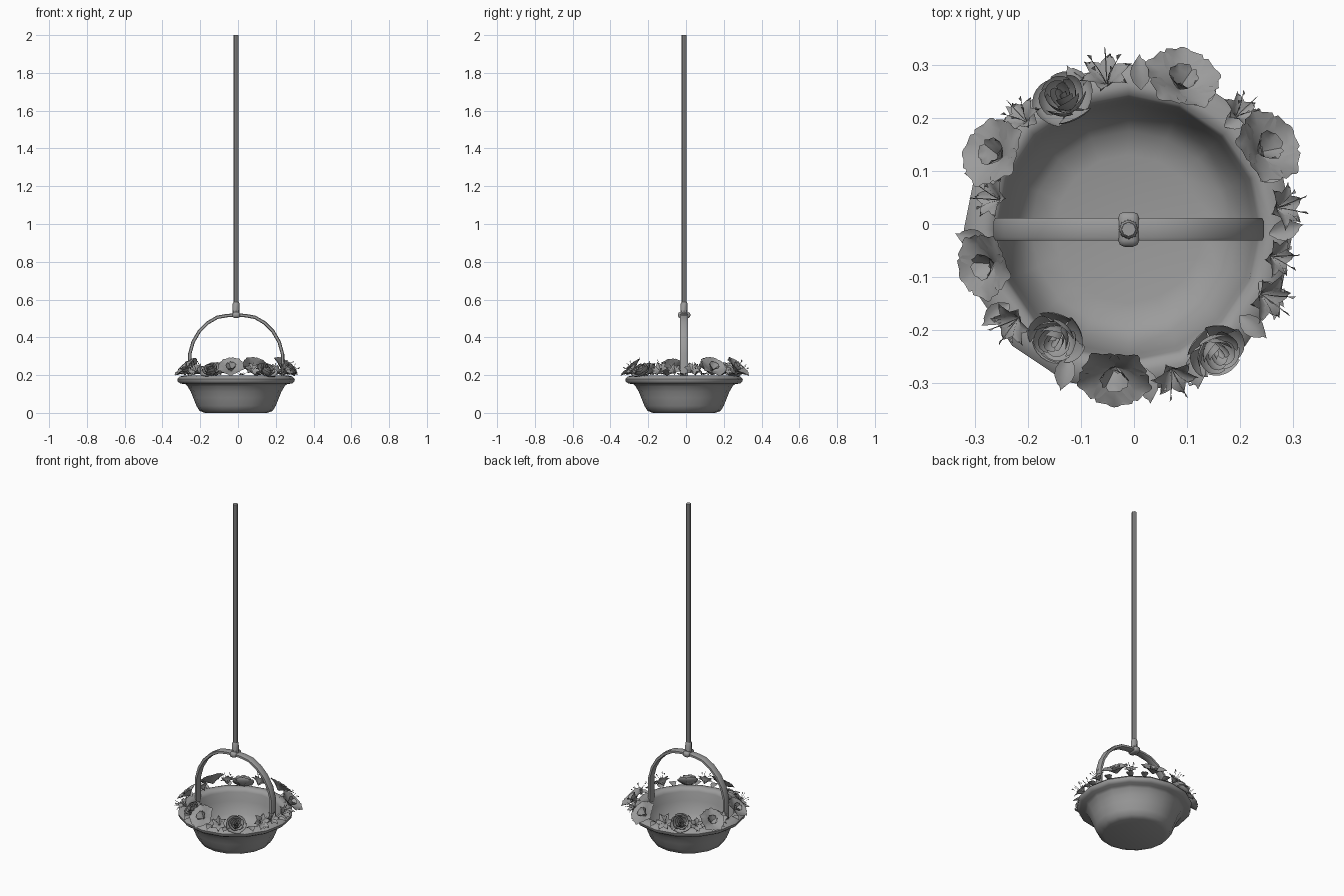
import bpy, bmesh, math, random
from mathutils import Matrix, Vector

if "Cube" in bpy.data.objects:
    bpy.data.objects.remove(bpy.data.objects["Cube"])

random.seed(4)
CX = CY = -0.01
grey = bpy.data.materials.new("plain grey")
grey.diffuse_color = (0.33, 0.33, 0.33, 1)
grey.use_nodes = True
grey.node_tree.nodes["Principled BSDF"].inputs["Base Color"].default_value = grey.diffuse_color


def finish(name, bm, angle=40):
    me = bpy.data.meshes.new(name)
    bm.to_mesh(me)
    bm.free()
    me.materials.append(grey)
    ob = bpy.data.objects.new(name, me)
    bpy.context.collection.objects.link(ob)
    bpy.ops.object.select_all(action='DESELECT')
    ob.select_set(True)
    bpy.context.view_layer.objects.active = ob
    bpy.ops.object.shade_smooth_by_angle(angle=math.radians(angle))
    return ob


def lathe(name, profile, sides, angle=40):
    bm = bmesh.new()
    rings = []
    for r, z in profile:
        if r == 0:
            rings.append([bm.verts.new((CX, CY, z))] * sides)
        else:
            rings.append([bm.verts.new((CX + r * math.cos(k * math.tau / sides),
                                        CY + r * math.sin(k * math.tau / sides), z))
                          for k in range(sides)])
    for a, b in zip(rings, rings[1:]):
        for k in range(sides):
            j = (k + 1) % sides
            bm.faces.new(list(dict.fromkeys((a[k], a[j], b[j], b[k]))))
    bmesh.ops.recalc_face_normals(bm, faces=bm.faces)
    return finish(name, bm, angle)


def sheet(bm, point, frame, nt=5, ns=4):
    """Grid surface from point(t, s), t in 0..1 and s in -1..1."""
    g = [[bm.verts.new(frame @ Vector(point(i / nt, 2 * j / ns - 1)))
          for j in range(ns + 1)] for i in range(nt + 1)]
    for i in range(nt):
        for j in range(ns):
            bm.faces.new((g[i][j], g[i][j + 1], g[i + 1][j + 1], g[i + 1][j]))


def petal(bm, frame, phi, length, width, e0, e1, cup, pointed=False):
    """Petal that bends from elevation e0 to e1 (degrees) along its length."""
    def point(t, s):
        r = z = 0
        for k in range(10):
            e = math.radians(e0 + (e1 - e0) * t * (k + .5) / 10)
            r += length * t / 10 * math.cos(e)
            z += length * t / 10 * math.sin(e)
        if pointed:
            w = width * (.08 + .92 * math.sin(math.pi * t ** .85)) * (1 - t ** 6)
        else:
            w = width * (.15 + .85 * math.sin(math.pi * .5 * min(1, t / .65))) \
                * math.sqrt(max(.12, 1 - max(0, (t - .6) / .4) ** 2))
        z += cup * w * s * s
        if t == 1:
            r -= .12 * length * s * s
        c, n = math.cos(phi), math.sin(phi)
        return (r * c - s * w * n, r * n + s * w * c, z)
    sheet(bm, point, frame)


def place(x, y, z, tilt, spin=0):
    a = math.atan2(y - CY, x - CX)
    return (Matrix.Translation((x, y, z)) @ Matrix.Rotation(a, 4, 'Z')
            @ Matrix.Rotation(math.radians(tilt), 4, 'Y') @ Matrix.Rotation(spin, 4, 'Z'))


def blossom(i, x, y, size):
    bm = bmesh.new()
    f = place(x, y, .222, 42, random.random())
    for k in range(5):
        petal(bm, f, k * math.tau / 5, size, size * .48, 40, 5, .25)
    for k in range(3):
        petal(bm, f, k * math.tau / 3 + .4, size * .6, size * .28, 70, 40, .4)
    finish(f"blossom_{i}", bm, 60)


def rose(i, x, y, size):
    bm = bmesh.new()
    f = place(x, y, .205, 38, random.random())
    # layers: petal count, base radius, top radius, height, angular half span
    for n, (count, r0, r1, h, span) in enumerate([
            (2, .03, .14, 1.0, 1.5), (3, .1, .34, 1.02, 1.15), (4, .15, .55, .97, .95),
            (5, .2, .78, .85, .75), (5, .2, 1.05, .62, .68)]):
        for k in range(count):
            phi = k * math.tau / count + n * .7

            def point(t, s):
                r = size * (r0 + (r1 - r0) * math.sin(t * math.pi / 2) ** .8 + .05 * s)
                a = phi + s * span * (.6 + .4 * math.sin(math.pi * min(t, .7)))
                return (r * math.cos(a), r * math.sin(a),
                        size * h * t * (1 - .18 * s * s * t))
            sheet(bm, point, f, 4, 6)
    finish(f"rose_{i}", bm, 60)


def lily(i, x, y, size):
    bm = bmesh.new()
    f = place(x, y, .212, 48, random.random())
    for k in range(6):
        petal(bm, f, k * math.tau / 6, size, size * .24, 65, 0, .35, True)
    for k in range(5):
        a = k * math.tau / 5 + .3
        petal(bm, f, a, size * 1.15, size * .018, 78, 50, 0)
    finish(f"lily_{i}", bm, 60)


# bowl with flared wall and rolled rim
lathe("bowl", [(0, 0), (.165, 0), (.193, .01), (.21, .037), (.227, .08), (.24, .112),
               (.258, .142), (.27, .153), (.295, .155), (.309, .166), (.311, .18),
               (.298, .193), (.272, .198), (.254, .192), (.247, .175), (.238, .125),
               (.215, .06), (.185, .028), (.14, .018), (0, .016)], 16, 50)

# arched flat handle
half = [(.246, .165), (.246, .31), (.228, .375), (.195, .432), (.15, .477), (.1, .506), (.05, .515)]
path = [(-x, z) for x, z in half] + [(0, .518)] + half[::-1]
bm = bmesh.new()
rings = []
for k, (x, z) in enumerate(path):
    p, q = path[max(k - 1, 0)], path[min(k + 1, len(path) - 1)]
    d = Vector((q[0] - p[0], q[1] - p[1])).normalized()
    ring = []
    for u, v in [(-.006, -.021), (.006, -.021), (.009, -.015), (.009, .015),
                 (.006, .021), (-.006, .021), (-.009, .015), (-.009, -.015)]:
        ring.append(bm.verts.new((CX + x - d.y * u, CY + v, z + d.x * u)))
    rings.append(ring)
for a, b in zip(rings, rings[1:]):
    for k in range(8):
        bm.faces.new((a[k], a[(k + 1) % 8], b[(k + 1) % 8], b[k]))
bm.faces.new(rings[0])
bm.faces.new(rings[-1])
bmesh.ops.recalc_face_normals(bm, faces=bm.faces)
finish("handle", bm, 50)

# clasp around the top of the handle
bm = bmesh.new()
bmesh.ops.create_cube(bm, size=1, matrix=Matrix.Translation((CX, CY, .518))
                      @ Matrix.Diagonal((.04, .066, .032, 1)))
bmesh.ops.bevel(bm, geom=bm.edges[:], offset=.012, segments=2, affect='EDGES', profile=.5)
finish("clasp", bm, 60)

# pole with collar
lathe("collar", [(0, .525), (.019, .525), (.018, .58), (.014, .586), (0, .586)], 8)
lathe("pole", [(0, .57), (.0135, .57), (.0135, 2), (0, 2)], 8)

# flowers around the rim
for i, (x, y, s) in enumerate([(.085, .255, .085), (.235, .135, .085), (-.25, .125, .08),
                               (-.265, -.075, .075), (-.035, -.27, .082)], 1):
    blossom(i, x, y, s)
for i, (x, y, s) in enumerate([(-.125, .22, .056), (-.137, -.2, .053), (.145, -.225, .053)], 1):
    rose(i, x, y, s)
for i, (x, y, s) in enumerate([(-.05, .26, .07), (.265, .03, .062), (.235, -.13, .068),
                               (-.215, -.175, .062), (.07, -.27, .062), (-.25, .045, .058),
                               (.255, -.06, .055), (-.2, .19, .055), (.19, .2, .055)], 1):
    lily(i, x, y, s)

# leaves tucked between the flowers
bm = bmesh.new()
for deg in (-2, 20, 47, 62, 85, 108, 131, 157, 186, 212, 245, 277, 297, 322, 338):
    a = math.radians(deg)
    f = place(CX + .265 * math.cos(a), CY + .265 * math.sin(a), .2, 10)
    petal(bm, f, random.uniform(-.5, .5), .07, .02, 30, -10, .4, True)
finish("leaves", bm, 60)
